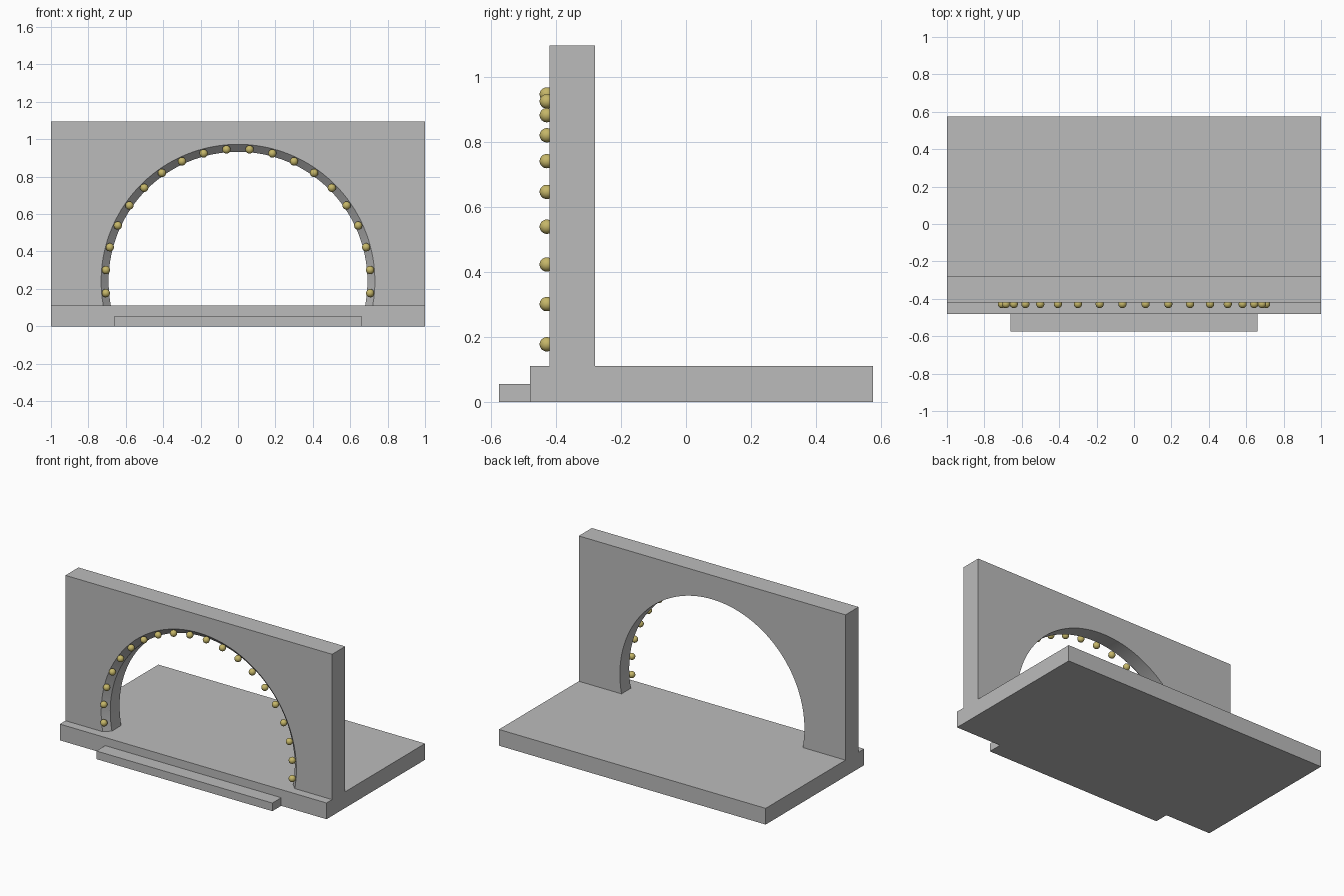
import bpy, bmesh, math

if "Cube" in bpy.data.objects:
    bpy.data.objects.remove(bpy.data.objects["Cube"])

def material(name, rgb):
    m = bpy.data.materials.new(name)
    m.diffuse_color = (*rgb, 1)
    m.use_nodes = True
    m.node_tree.nodes["Principled BSDF"].inputs["Base Color"].default_value = m.diffuse_color
    return m

STONE = material("grey stone", (0.5, 0.5, 0.5))
BRASS = material("pale brass", (0.56, 0.47, 0.14))

def finish(name, bm, mat, smooth=False):
    bmesh.ops.recalc_face_normals(bm, faces=bm.faces[:])
    me = bpy.data.meshes.new(name)
    bm.to_mesh(me)
    bm.free()
    me.materials.append(mat)
    ob = bpy.data.objects.new(name, me)
    bpy.context.collection.objects.link(ob)
    if smooth:
        bpy.ops.object.select_all(action='DESELECT')
        ob.select_set(True)
        bpy.context.view_layer.objects.active = ob
        bpy.ops.object.shade_smooth_by_angle(angle=math.radians(30))
    return ob

def box(name, x, y0, y1, z0, z1):
    bm = bmesh.new()
    bmesh.ops.create_cube(bm, size=1)
    for v in bm.verts:
        v.co = (2 * x * v.co.x, (y0 + y1) / 2 + v.co.y * (y1 - y0),
                (z0 + z1) / 2 + v.co.z * (z1 - z0))
    return finish(name, bm, STONE)

FLOOR, TOP, CZ = 0.11, 1.095, 0.241

# Base platform and front step
box("base_platform", 1.0, -0.48, 0.575, 0, FLOOR)
box("front_step", 0.66, -0.575, -0.48, 0, 0.055)

# Wall with an arched opening, bevelled on its front edge
def wall_outline(r, n=72):
    a0 = math.asin((FLOOR - CZ) / r)
    pts = []
    for i in range(n + 1):
        a = a0 + (math.pi - 2 * a0) * i / n
        pts.append((r * math.cos(a), CZ + r * math.sin(a)))
    return pts + [(-1, FLOOR), (-1, TOP), (1, TOP), (1, FLOOR)]

bm = bmesh.new()
rings = [[bm.verts.new((x, y, z)) for x, z in wall_outline(r)]
         for y, r in ((-0.42, 0.732), (-0.38, 0.692), (-0.28, 0.692))]
for a, b in zip(rings, rings[1:]):
    for i in range(len(a)):
        j = (i + 1) % len(a)
        bm.faces.new((a[i], a[j], b[j], b[i]))
bm.faces.new(rings[0])
bm.faces.new(rings[-1])
finish("arch_wall", bm, STONE, True)

# Row of round bulbs following the arch
for k in range(20):
    a = math.radians(-5 + 10 * k)
    bm = bmesh.new()
    bmesh.ops.create_uvsphere(bm, u_segments=24, v_segments=16, radius=0.022)
    bmesh.ops.translate(bm, verts=bm.verts[:],
                        vec=(0.709 * math.cos(a), -0.428, CZ - 0.002 + 0.709 * math.sin(a)))
    finish(f"arch_bulb_{k + 1}", bm, BRASS, True)
